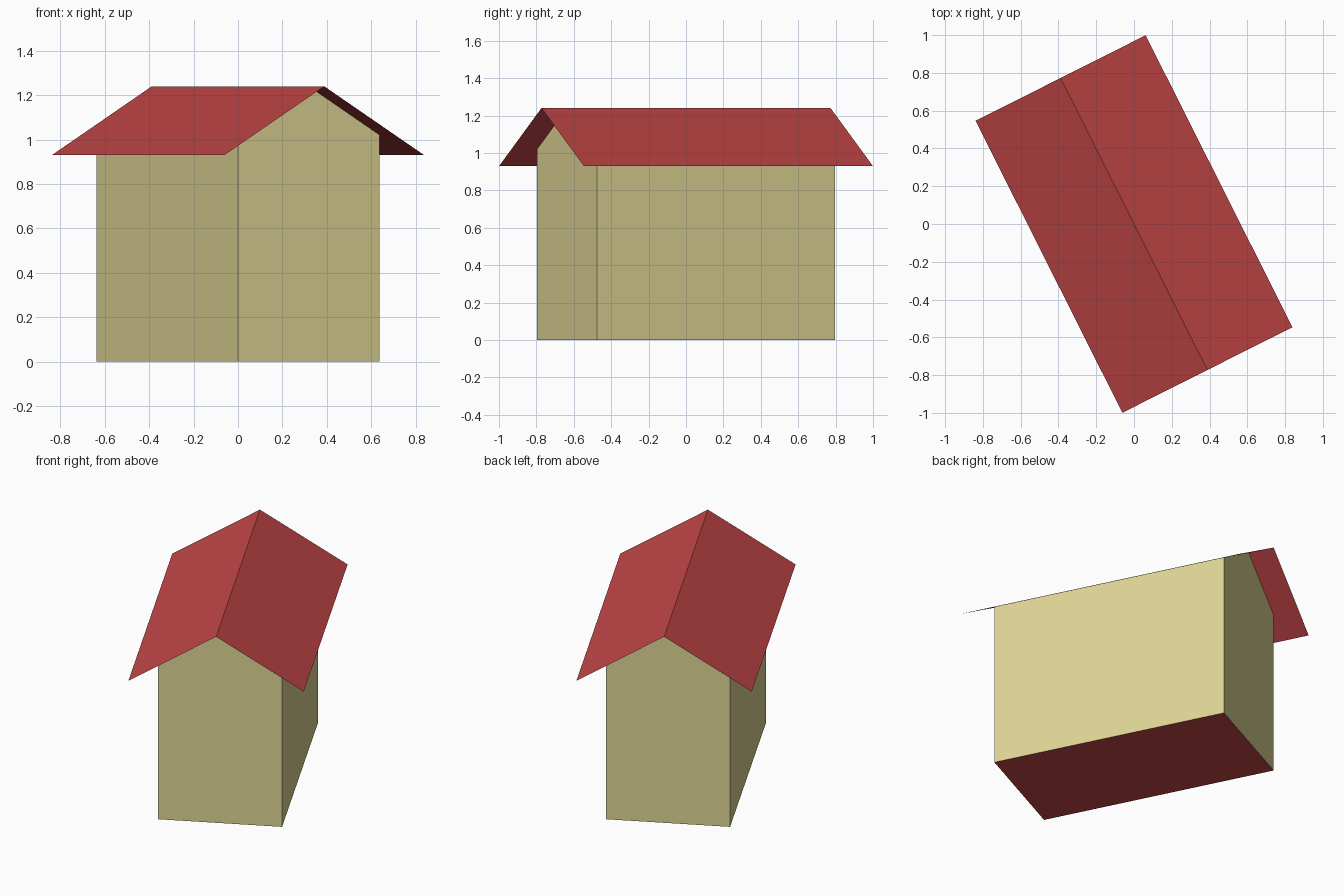
import bpy
import bmesh
from math import radians

cube = bpy.data.objects.get("Cube")
if cube:
    bpy.data.objects.remove(cube)


def srgb(*rgb):
    return tuple((v / 255 / 12.92) if v < 11 else ((v / 255 + 0.055) / 1.055) ** 2.4 for v in rgb) + (1,)


def material(name, colour):
    mat = bpy.data.materials.new(name)
    mat.use_nodes = True
    mat.diffuse_color = colour
    bsdf = next(n for n in mat.node_tree.nodes if n.type == "BSDF_PRINCIPLED")
    bsdf.inputs["Base Color"].default_value = colour
    return mat


straw = material("straw_wall", srgb(221, 212, 148))
red = material("roof_red", srgb(194, 69, 70))

TURN = radians(26.7)
RIDGE, EAVE = 1.24, 0.93
ROOF_X, ROOF_Y = 0.504, 0.865
WALL_X, WALL_Y = 0.357, 0.711
# Wall tops meet the underside of the sloping roof
WALL_TOP = RIDGE - (RIDGE - EAVE) * WALL_X / ROOF_X


def sweep(name, profile, half_length, mats, cap_peak=None):
    """Sweep an open x-z profile along y; optionally close both ends with a peaked cap."""
    bm = bmesh.new()
    rows = [[bm.verts.new((x, y, z)) for x, z in profile] for y in (-half_length, half_length)]
    front, back = rows
    for i in range(len(profile) - 1):
        bm.faces.new((front[i], front[i + 1], back[i + 1], back[i]))
    if cap_peak:
        for row, y in ((front, -half_length), (back, half_length)):
            peak = bm.verts.new((0, y, cap_peak))
            bm.faces.new(row + [peak])
        bmesh.ops.recalc_face_normals(bm, faces=bm.faces)
    bm.normal_update()
    mesh = bpy.data.meshes.new(name)
    bm.to_mesh(mesh)
    bm.free()
    for mat in mats:
        mesh.materials.append(mat)
    obj = bpy.data.objects.new(name, mesh)
    obj.rotation_euler.z = TURN
    bpy.context.collection.objects.link(obj)
    return obj


# Walls with gable ends and a red floor
walls = sweep("walls", [(-WALL_X, WALL_TOP), (-WALL_X, 0), (WALL_X, 0), (WALL_X, WALL_TOP)],
              WALL_Y, [straw, red], cap_peak=RIDGE)
for face in walls.data.polygons:
    face.material_index = 1 if abs(face.normal.z) > 0.9 else 0

# Thin folded roof sheet with overhanging eaves
sweep("roof", [(-ROOF_X, EAVE), (0, RIDGE), (ROOF_X, EAVE)], ROOF_Y, [red])
